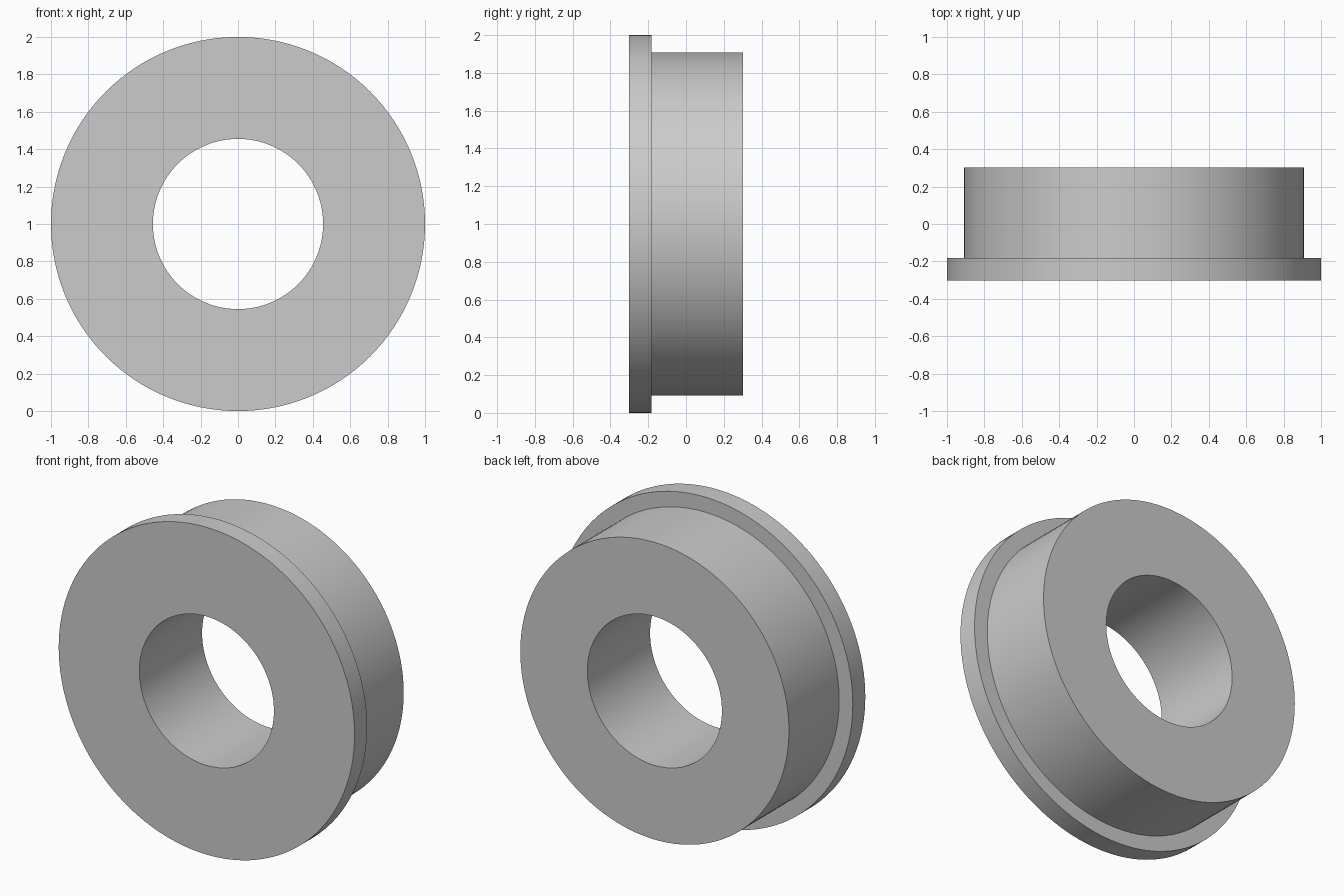
import bpy
import bmesh
from math import cos, sin, tau

cube = bpy.data.objects.get("Cube")
if cube:
    bpy.data.objects.remove(cube, do_unlink=True)

SEGMENTS = 128
CENTRE_Z = 1.0
BORE, BODY, FLANGE = 0.455, 0.908, 1.0      # radii
FRONT, STEP, BACK = -0.303, -0.182, 0.303   # positions along y

# Plain grey metal
grey = bpy.data.materials.new("grey metal")
grey.use_nodes = True
colour = (0.6, 0.6, 0.6, 1.0)
grey.diffuse_color = colour
grey.node_tree.nodes["Principled BSDF"].inputs["Base Color"].default_value = colour


def lathe(name, profile, material):
    """Revolve a closed (radius, y) profile around the horizontal y axis."""
    bm = bmesh.new()
    rings = []
    for i in range(SEGMENTS):
        a = tau * i / SEGMENTS
        rings.append([bm.verts.new((r * cos(a), y, CENTRE_Z + r * sin(a)))
                      for r, y in profile])
    count = len(profile)
    for i, ring in enumerate(rings):
        following = rings[(i + 1) % SEGMENTS]
        for j in range(count):
            k = (j + 1) % count
            bm.faces.new((ring[j], ring[k], following[k], following[j]))
    bmesh.ops.recalc_face_normals(bm, faces=bm.faces)
    mesh = bpy.data.meshes.new(name)
    bm.to_mesh(mesh)
    bm.free()
    mesh.materials.append(material)
    obj = bpy.data.objects.new(name, mesh)
    bpy.context.collection.objects.link(obj)
    return obj


# Flanged bushing: wide front rim, narrower body, straight through bore
bushing = lathe("flanged_bushing", [
    (BORE, FRONT), (FLANGE, FRONT), (FLANGE, STEP),
    (BODY, STEP), (BODY, BACK), (BORE, BACK),
], grey)

# Smooth round walls with crisp rims
bpy.ops.object.select_all(action='DESELECT')
bushing.select_set(True)
bpy.context.view_layer.objects.active = bushing
bpy.ops.object.shade_smooth_by_angle(angle=0.6)
